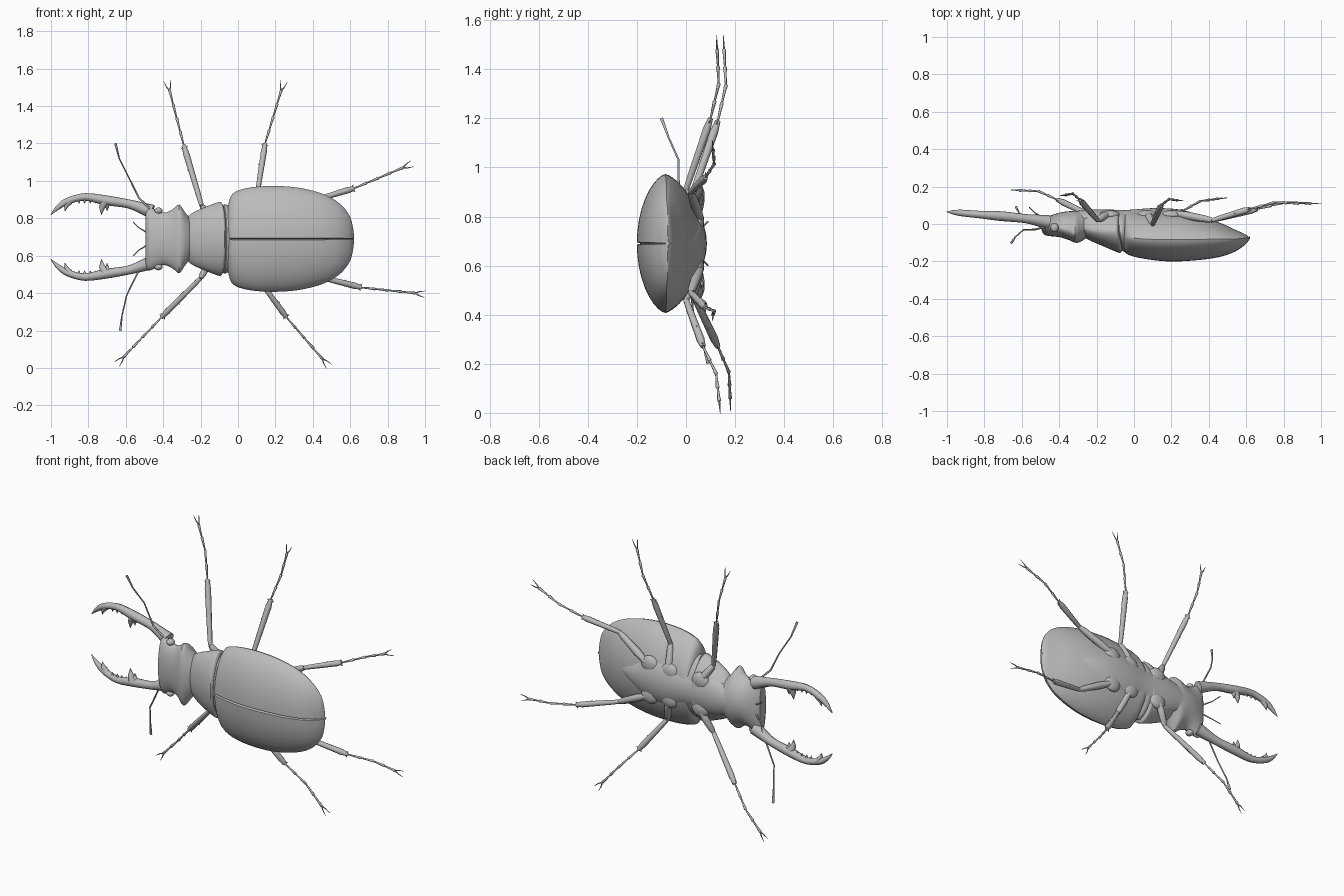
import bpy
import bmesh
import math
from mathutils import Vector

if "Cube" in bpy.data.objects:
    bpy.data.objects.remove(bpy.data.objects["Cube"], do_unlink=True)

MID = 0.69  # height of the body axis

shell = bpy.data.materials.new("shell_grey")
shell.use_nodes = True
shell.diffuse_color = (0.5, 0.5, 0.5, 1)
shell.node_tree.nodes["Principled BSDF"].inputs["Base Color"].default_value = shell.diffuse_color


def finish(obj, angle=35):
    obj.data.materials.clear()
    obj.data.materials.append(shell)
    bpy.ops.object.select_all(action="DESELECT")
    obj.select_set(True)
    bpy.context.view_layer.objects.active = obj
    bpy.ops.object.shade_smooth_by_angle(angle=math.radians(angle))


def smooth_rows(rows, steps):
    """Catmull-Rom interpolation through rows of values."""
    rows = [Vector(r) for r in rows]
    padded = [rows[0]] + rows + [rows[-1]]
    result = []
    for a, b, c, d in zip(padded, padded[1:], padded[2:], padded[3:]):
        for k in range(steps):
            t = k / steps
            result.append(b + (c - a) * (t / 2)
                          + (a * 2 - b * 5 + c * 4 - d) * (t * t / 2)
                          + (b * 3 - a - c * 3 + d) * (t ** 3 / 2))
    return result + [rows[-1]]


def loft(name, rows, steps=3, belly=1.3, back=1.0, seam=0.0, bow=0.0):
    """Rows hold: x, half width, rim y, back y, belly y."""
    count = 36
    angles = [2 * math.pi * i / count for i in range(count)]
    if seam:
        angles = sorted(angles + [math.pi / 2 - 0.02, math.pi / 2 + 0.02])
    bm = bmesh.new()
    rings = []
    for x, width, rim, top, under in smooth_rows(rows, steps):
        ring = []
        for a in angles:
            s = math.sin(a)
            y = rim + (top - rim) * s ** back if s > 0 else rim + (under - rim) * abs(s) ** belly
            if seam and abs(a - math.pi / 2) < 0.001:
                y += seam
            ring.append(bm.verts.new((x + bow * max(s, 0), y, MID + width * math.cos(a))))
        rings.append(ring)
    for r, q in zip(rings, rings[1:]):
        for i in range(len(r)):
            j = (i + 1) % len(r)
            bm.faces.new((r[i], r[j], q[j], q[i]))
    bm.faces.new(rings[0])
    bm.faces.new(rings[-1])
    bmesh.ops.recalc_face_normals(bm, faces=bm.faces)
    mesh = bpy.data.meshes.new(name)
    bm.to_mesh(mesh)
    bm.free()
    obj = bpy.data.objects.new(name, mesh)
    bpy.context.collection.objects.link(obj)
    finish(obj)


def tubes(name, strands):
    """Each strand is a list of (point, radius); all become one mesh."""
    curve = bpy.data.curves.new(name, "CURVE")
    curve.dimensions = "3D"
    curve.bevel_depth = 1
    curve.bevel_resolution = 2
    curve.use_fill_caps = True
    for strand in strands:
        spline = curve.splines.new("POLY")
        spline.points.add(len(strand) - 1)
        for target, (point, radius) in zip(spline.points, strand):
            target.co = (*point, 1)
            target.radius = radius
    obj = bpy.data.objects.new(name, curve)
    bpy.context.collection.objects.link(obj)
    bpy.ops.object.select_all(action="DESELECT")
    obj.select_set(True)
    bpy.context.view_layer.objects.active = obj
    bpy.ops.object.convert(target="MESH")
    finish(bpy.context.view_layer.objects.active, 50)


def ball(name, centre, size):
    bpy.ops.mesh.primitive_uv_sphere_add(segments=16, ring_count=10, location=centre)
    obj = bpy.context.object
    obj.name = name
    obj.scale = size
    finish(obj)


# Wing cases and abdomen
loft("wing_cases", [
    (-0.055, 0.17, -0.07, -0.14, 0.06), (-0.03, 0.24, -0.07, -0.165, 0.07),
    (0.05, 0.272, -0.08, -0.185, 0.07), (0.18, 0.283, -0.083, -0.2, 0.07),
    (0.32, 0.274, -0.083, -0.195, 0.05), (0.45, 0.242, -0.08, -0.178, 0.01),
    (0.54, 0.192, -0.08, -0.148, -0.03), (0.595, 0.127, -0.075, -0.11, -0.055),
    (0.615, 0.06, -0.075, -0.085, -0.07), (0.62, 0.01, -0.075, -0.077, -0.073)],
    steps=4, seam=0.015, back=1.25, belly=1.45)

# Front back-plate with its rear collar
loft("back_plate", [
    (-0.29, 0.095, -0.02, -0.07, 0.06), (-0.25, 0.135, -0.03, -0.09, 0.07),
    (-0.18, 0.168, -0.04, -0.12, 0.075), (-0.11, 0.195, -0.04, -0.15, 0.075),
    (-0.09, 0.195, -0.04, -0.155, 0.075), (-0.08, 0.17, -0.04, -0.135, 0.07)],
    back=1.1, bow=0.018)
loft("rear_collar", [
    (-0.085, 0.165, -0.04, -0.13, 0.07), (-0.077, 0.184, -0.04, -0.147, 0.07),
    (-0.055, 0.18, -0.04, -0.147, 0.07), (-0.04, 0.16, -0.05, -0.13, 0.07)],
    back=1.1, bow=0.018)

# Head with flared cheeks
loft("head", [
    (-0.495, 0.14, 0.0, -0.03, 0.02), (-0.475, 0.17, -0.005, -0.06, 0.035),
    (-0.4, 0.14, -0.02, -0.07, 0.06), (-0.35, 0.158, -0.035, -0.085, 0.068),
    (-0.315, 0.184, -0.05, -0.1, 0.07), (-0.285, 0.145, -0.04, -0.095, 0.07),
    (-0.25, 0.1, -0.02, -0.07, 0.065)])

# Keel along the underside
loft("breast_keel", [
    (-0.36, 0.05, 0.04, 0.02, 0.065), (-0.2, 0.11, 0.03, 0, 0.078),
    (-0.04, 0.1, 0.03, 0, 0.075), (0.1, 0.14, 0.02, 0, 0.085),
    (0.24, 0.13, 0.01, -0.01, 0.078), (0.36, 0.07, -0.01, -0.03, 0.045),
    (0.45, 0.02, -0.03, -0.04, 0.0)])

for side, label in ((1, "upper"), (-1, "lower")):
    ball(label + "_eye", (-0.425, -0.02, MID + side * 0.15), (0.022, 0.024, 0.018))

    # Antler-like jaw with inner teeth
    def jaw(x, y, z):
        return Vector((x, y, 0.7 + side * z))

    path = smooth_rows([
        (-0.46, 0.01, 0.135, 0.038), (-0.52, 0.02, 0.157, 0.03),
        (-0.59, 0.03, 0.178, 0.024), (-0.71, 0.042, 0.197, 0.026),
        (-0.82, 0.05, 0.214, 0.02), (-0.91, 0.058, 0.192, 0.018),
        (-0.96, 0.062, 0.16, 0.013), (-1, 0.065, 0.12, 0.002)], 4)
    strands = [[(jaw(*p[:3]), p[3]) for p in path]]
    strands.append([(jaw(-0.71, 0.04, 0.19), 0.026), (jaw(-0.728, 0.04, 0.155), 0.015),
                    (jaw(-0.73, 0.04, 0.118), 0.001)])
    strands.append([(jaw(-0.7, 0.04, 0.185), 0.02), (jaw(-0.7, 0.04, 0.14), 0.001)])
    strands.append([(jaw(-0.9, 0.058, 0.19), 0.018), (jaw(-0.92, 0.058, 0.165), 0.012),
                    (jaw(-0.925, 0.058, 0.138), 0.001)])
    for i in range(4):
        x = -0.76 - 0.03 * i
        strands.append([(jaw(x, 0.048, 0.205), 0.012), (jaw(x, 0.048, 0.178), 0.001)])
    tubes(label + "_jaw", strands)

    # Mouth feeler
    tubes(label + "_palp", [[((-0.48, 0.03, MID + side * 0.03), 0.005),
                             ((-0.53, 0.06, MID + side * 0.06), 0.003),
                             ((-0.56, 0.09, MID + side * 0.09), 0.003)]])

# Antennae with a clubbed tip
ANTENNAE = {
    "upper_antenna": [(-0.46, -0.01, 0.84), (-0.53, -0.03, 0.91), (-0.59, -0.03, 1.03),
                      (-0.635, -0.07, 1.12), (-0.655, -0.1, 1.2)],
    "lower_antenna": [(-0.46, 0, 0.54), (-0.53, 0.02, 0.52), (-0.595, 0.03, 0.39),
                      (-0.62, 0.07, 0.28), (-0.63, 0.09, 0.2)]}
for name, points in ANTENNAE.items():
    radii = (0.006, 0.005, 0.004, 0.004, 0.007)
    tubes(name, [list(zip(points, radii))])

# Legs: hip, knee, ankle, foot
LEGS = {
    "upper_front_leg": [(-0.13, 0.06, 0.77), (-0.195, 0.02, 0.87), (-0.29, 0.13, 1.19), (-0.365, 0.155, 1.48)],
    "upper_middle_leg": [(0.07, 0.06, 0.77), (0.1, 0, 0.91), (0.145, 0.1, 1.2), (0.23, 0.127, 1.48)],
    "upper_hind_leg": [(0.2, 0.06, 0.78), (0.42, 0.02, 0.9), (0.62, 0.08, 0.96), (0.88, 0.11, 1.07)],
    "lower_front_leg": [(-0.13, 0.06, 0.61), (-0.2, 0.03, 0.48), (-0.41, 0.13, 0.27), (-0.61, 0.18, 0.06)],
    "lower_middle_leg": [(0.07, 0.06, 0.61), (0.12, 0, 0.46), (0.26, 0.07, 0.27), (0.45, 0.135, 0.05)],
    "lower_hind_leg": [(0.2, 0.06, 0.6), (0.42, 0.02, 0.49), (0.66, 0.08, 0.43), (0.945, 0.11, 0.4)]}
for name, points in LEGS.items():
    hip, knee, ankle, foot = map(Vector, points)
    ball(name + "_hip", hip - Vector((0, 0.012, 0)), (0.055, 0.026, 0.05))
    # Thigh and shin
    strands = [[(hip, 0.014), (hip.lerp(knee, 0.4), 0.022), (hip.lerp(knee, 0.85), 0.018), (knee, 0.012)],
               [(knee, 0.012), (knee.lerp(ankle, 0.2), 0.014), (knee.lerp(ankle, 0.85), 0.017), (ankle, 0.011)]]
    # Shin spines
    along = (ankle - knee).normalized()
    across = along.cross(Vector((0, 1, 0))).normalized()
    for part, way in ((0.55, 1), (0.92, 1), (0.92, -1)):
        root = knee.lerp(ankle, part)
        strands.append([(root, 0.007), (root + across * way * 0.02 + along * 0.02, 0.001)])
    # Beaded foot segments, slightly bowed
    bend = ankle.lerp(foot, 0.5) + Vector((0, 0.02, 0))
    joints = [ankle, ankle.lerp(bend, 0.5), bend, bend.lerp(foot, 0.5), foot]
    for a, b in zip(joints, joints[1:]):
        strands.append([(a, 0.004), (a.lerp(b, 0.7), 0.006), (b, 0.008), (b.lerp(a, -0.06), 0.004)])
    # Paired claws
    along = (foot - bend).normalized()
    across = along.cross(Vector((0, 1, 0))).normalized()
    for way in (1, -1):
        strands.append([(foot, 0.004), (foot + along * 0.025 + across * way * 0.011, 0.003),
                        (foot + along * 0.057 + across * way * 0.018, 0.001)])
    tubes(name, strands)
